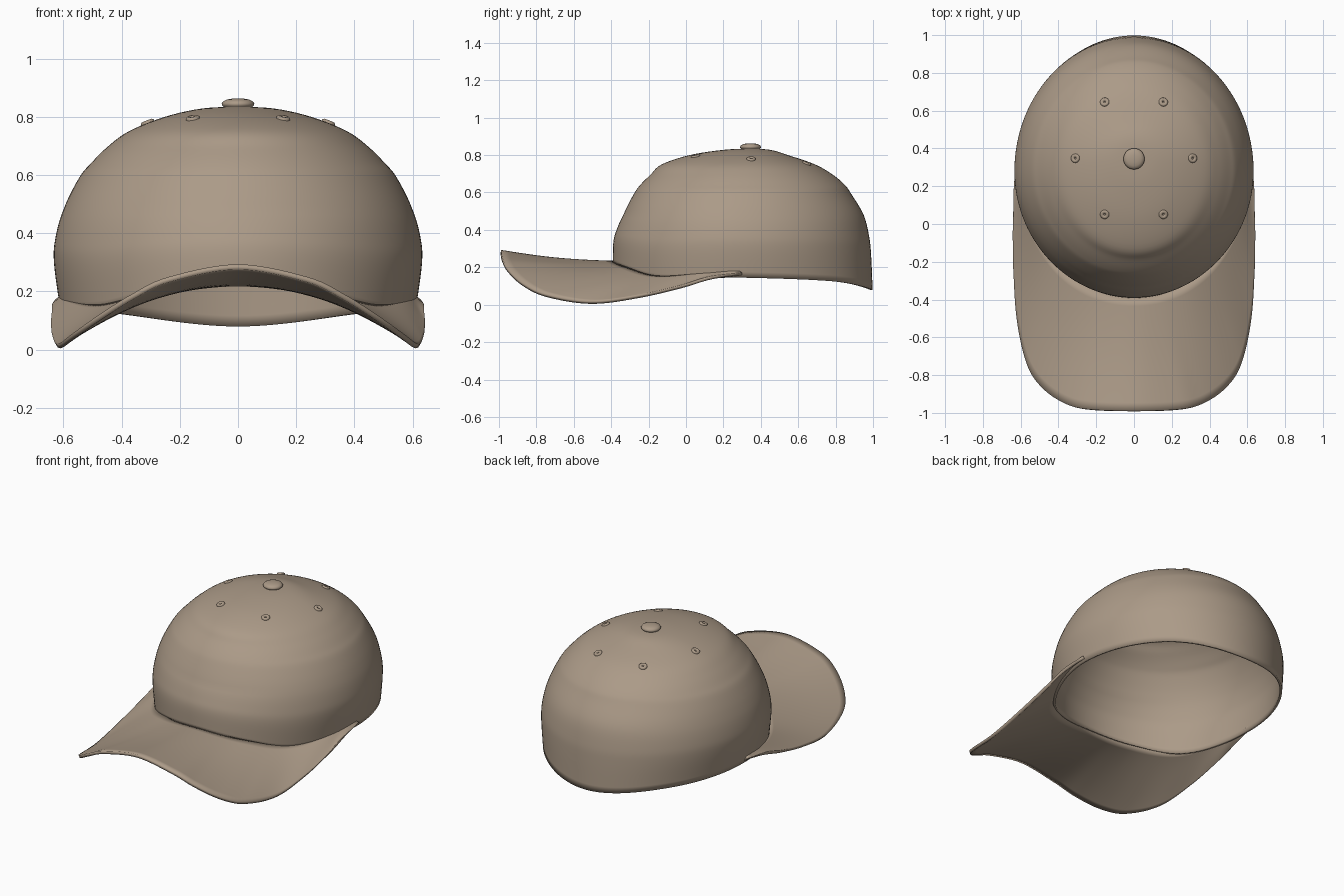
import bpy, bmesh, math
from mathutils import Vector
from mathutils.bvhtree import BVHTree

if "Cube" in bpy.data.objects:
    bpy.data.objects.remove(bpy.data.objects["Cube"])

tan = bpy.data.materials.new("tan_fabric")
tan.diffuse_color = (0.41, 0.325, 0.245, 1)
tan.use_nodes = True
tan.node_tree.nodes["Principled BSDF"].inputs["Base Color"].default_value = tan.diffuse_color


def spline(keys, t):
    """Smooth interpolation through rows of (t, a, b, ...)."""
    n = len(keys)
    i = 0
    while i < n - 2 and t > keys[i + 1][0]:
        i += 1
    h = keys[i + 1][0] - keys[i][0]
    s = (t - keys[i][0]) / h

    def slope(j, k):
        a, b = keys[max(j - 1, 0)], keys[min(j + 1, n - 1)]
        return (b[k] - a[k]) / (b[0] - a[0]) * h
    return [(2*s**3 - 3*s*s + 1) * keys[i][k] + (s**3 - 2*s*s + s) * slope(i, k)
            + (3*s*s - 2*s**3) * keys[i + 1][k] + (s**3 - s*s) * slope(i + 1, k)
            for k in range(1, len(keys[0]))]


def finish(name, bm, angle=50):
    bmesh.ops.recalc_face_normals(bm, faces=bm.faces)
    me = bpy.data.meshes.new(name)
    bm.to_mesh(me)
    ob = bpy.data.objects.new(name, me)
    bpy.context.collection.objects.link(ob)
    me.materials.append(tan)
    bpy.ops.object.select_all(action='DESELECT')
    ob.select_set(True)
    bpy.context.view_layer.objects.active = ob
    bpy.ops.object.shade_smooth_by_angle(angle=math.radians(angle))
    return ob


def thicken(ob, thickness, offset):
    m = ob.modifiers.new("thickness", 'SOLIDIFY')
    m.thickness, m.offset = thickness, offset


# Crown slices: index, height, half width, front y, back y, centre y
SLICES = [(0, .835, 0, .34, .34, .34), (1, .828, .125, .20, .45, .335),
          (2, .80, .25, .02, .545, .32), (3, .75, .375, -.13, .69, .31),
          (4, .695, .45, -.19, .785, .30), (5, .64, .505, -.245, .85, .295),
          (6, .59, .546, -.28, .885, .29), (7, .48, .60, -.335, .95, .28),
          (8, .36, .628, -.37, .98, .28), (9, .26, .632, -.388, .99, .28),
          (10, .08, .612, -.392, .998, .28)]
# Rim height by angle from the front
RIM = [(-25, .192), (0, .222), (25, .192), (50, .135), (75, .14), (90, .145),
       (135, .125), (180, .08), (225, .125)]


def crown_point(u, deg):
    z, w, f, b, c = spline(SLICES, u)
    if z < .48:
        z = .48 - (.48 - z) * (.48 - spline(RIM, abs(deg))[0]) / .40
    a = math.radians(deg)
    r = (c - f) if abs(deg) < 90 else (b - c)
    return Vector((w * math.sin(a), c - r * math.cos(a), z))


# Crown
N, M = 120, 50
bm = bmesh.new()
apex = bm.verts.new((0, .34, .835))
rings = [[bm.verts.new(crown_point(10 * j / M, -180 + 360 * i / N)) for i in range(N)]
         for j in range(1, M + 1)]
for i in range(N):
    k = (i + 1) % N
    bm.faces.new((apex, rings[0][i], rings[0][k]))
    for a, b in zip(rings, rings[1:]):
        bm.faces.new((a[i], b[i], b[k], a[k]))
bmesh.ops.recalc_face_normals(bm, faces=bm.faces)
bvh = BVHTree.FromBMesh(bm)
thicken(finish("crown", bm), .014, -1)

# Brim, lofted from the crown seam to the curved outer edge
EDGE = [(-.12, -.24, -.982, .24), (0, 0, -.99, .284), (.12, .24, -.982, .24),
        (.22, .36, -.952, .183), (.34, .48, -.87, .107), (.45, .56, -.75, .05),
        (.6, .615, -.51, .012), (.75, .634, -.25, .044), (.86, .638, -.03, .095),
        (.94, .636, .13, .143), (1, .622, .30, .165)]
bm = bmesh.new()
S, K = 60, 14
grid = []
for i in range(-S, S + 1):
    t = abs(i) / S
    side = -1 if i < 0 else 1
    outer = Vector(spline(EDGE, t))
    inner = crown_point(10, 90 * t)
    inner.x *= .99
    inner.z += .004 + .03 * t * t
    row = []
    for k in range(K + 1):
        s = k / K
        p = inner.lerp(outer, s)
        p.z -= .012 * math.sin(math.pi * s) * (1 - t)
        row.append(bm.verts.new((p.x * side, p.y, p.z)))
    grid.append(row)
for a, b in zip(grid, grid[1:]):
    for k in range(K):
        bm.faces.new((a[k], a[k + 1], b[k + 1], b[k]))
thicken(finish("brim", bm), .018, 0)


def lathe(name, profile, place, normal):
    """Spin an (r, z) profile and stand it on the crown surface."""
    bm = bmesh.new()
    q = Vector((0, 0, 1)).rotation_difference(normal)
    n = 28
    loops = [[bm.verts.new(place + q @ Vector((r * math.cos(2*math.pi*i/n),
              r * math.sin(2*math.pi*i/n), z))) for i in range(n)] for r, z in profile]
    for a, b in zip(loops, loops[1:]):
        for i in range(n):
            k = (i + 1) % n
            bm.faces.new((a[i], a[k], b[k], b[i]))
    bmesh.ops.remove_doubles(bm, verts=bm.verts, dist=1e-5)
    return finish(name, bm, 60)


# Top button
lathe("top_button", [(0, -.006), (.045, -.004), (.055, .006), (.056, .012), (.051, .02),
                     (.038, .026), (.02, .029), (0, .03)],
      Vector((0, .345, .833)), Vector((0, 0, 1)))

# Six stitched eyelets around the button
for i in range(6):
    a = math.radians(60 * i)
    hit, nor, _, _ = bvh.ray_cast(Vector((.31 * math.cos(a), .348 + .343 * math.sin(a), 2)),
                                  Vector((0, 0, -1)))
    lathe(f"eyelet_{i + 1}", [(.024, -.004), (.024, .004), (.019, .009), (.011, .009),
                              (.006, .005), (.005, 0), (0, 0)], hit, nor)
